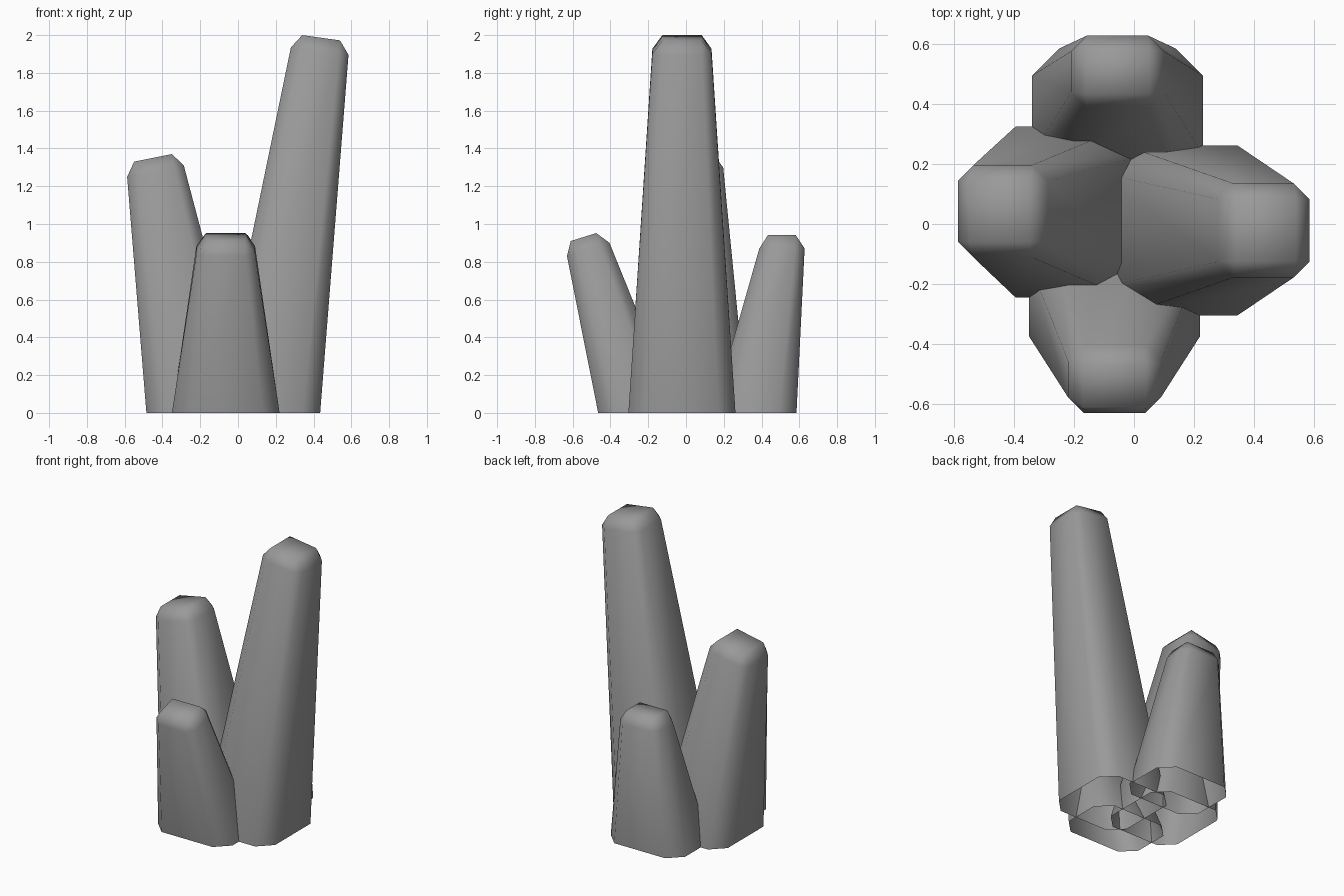
import bpy, bmesh

if "Cube" in bpy.data.objects:
    bpy.data.objects.remove(bpy.data.objects["Cube"])

# Dark grey stone
stone = bpy.data.materials.new("dark_grey")
stone.diffuse_color = (0.32, 0.32, 0.32, 1)
stone.use_nodes = True
stone.node_tree.nodes["Principled BSDF"].inputs["Base Color"].default_value = stone.diffuse_color


def corner_loop(box, cut):
    """Corner points of a rectangle, each split in two by a chamfer."""
    x0, x1, y0, y1 = box
    return [(x0 + cut, y0), (x1 - cut, y0), (x1, y0 + cut), (x1, y1 - cut),
            (x1 - cut, y1), (x0 + cut, y1), (x0, y1 - cut), (x0, y0 + cut)]


def slope(axis, box, z_pair):
    """Height function that tilts linearly across the box along one axis."""
    lo, hi = box[axis * 2], box[axis * 2 + 1]
    return lambda p: z_pair[0] + (z_pair[1] - z_pair[0]) * (p[axis] - lo) / (hi - lo)


def crystal(name, axis, base, ring, cap, ring_z, cap_z):
    """Tapered eight-sided shaft, open below, with a bevelled tilted tip."""
    bm = bmesh.new()
    zr, zc = slope(axis, ring, ring_z), slope(axis, cap, cap_z)
    low = [bm.verts.new((*p, 0)) for p in corner_loop(base, 0.09)]
    top = [bm.verts.new((*p, zr(p))) for p in corner_loop(ring, 0.052)]
    x0, x1, y0, y1 = cap
    tip = [bm.verts.new((*p, zc(p))) for p in ((x0, y0), (x1, y0), (x1, y1), (x0, y1))]
    # Shaft walls
    for i in range(8):
        j = (i + 1) % 8
        bm.faces.new((low[i], low[j], top[j], top[i]))
    # Bevel strips and corner triangles around the tip
    for k in range(4):
        n = (k + 1) % 4
        bm.faces.new((top[2 * k], top[2 * k + 1], tip[n], tip[k]))
        bm.faces.new((top[2 * k + 1], top[(2 * k + 2) % 8], tip[n]))
    bm.faces.new(tip)
    for f in bm.faces:
        f.smooth = True
    mesh = bpy.data.meshes.new(name)
    bm.to_mesh(mesh)
    bm.free()
    mesh.materials.append(stone)
    bpy.context.collection.objects.link(bpy.data.objects.new(name, mesh))


# Boxes are (x0, x1, y0, y1); heights run from the low to the high end of the axis
crystal("tall_crystal", 0, (-0.12, 0.435, -0.305, 0.262), (0.28, 0.585, -0.178, 0.135),
        (0.34, 0.54, -0.125, 0.083), (1.935, 1.895), (2.0, 1.972))
crystal("left_crystal", 0, (-0.485, 0.06, -0.245, 0.325), (-0.587, -0.287, -0.112, 0.197),
        (-0.55, -0.35, -0.06, 0.145), (1.25, 1.31), (1.33, 1.37))
crystal("front_crystal", 1, (-0.35, 0.22, -0.465, -0.04), (-0.22, 0.09, -0.63, -0.405),
        (-0.17, 0.04, -0.61, -0.475), (0.83, 0.90), (0.91, 0.952))
crystal("back_crystal", 1, (-0.34, 0.23, 0.14, 0.585), (-0.21, 0.10, 0.388, 0.628),
        (-0.16, 0.05, 0.435, 0.58), (0.87, 0.87), (0.943, 0.943))
